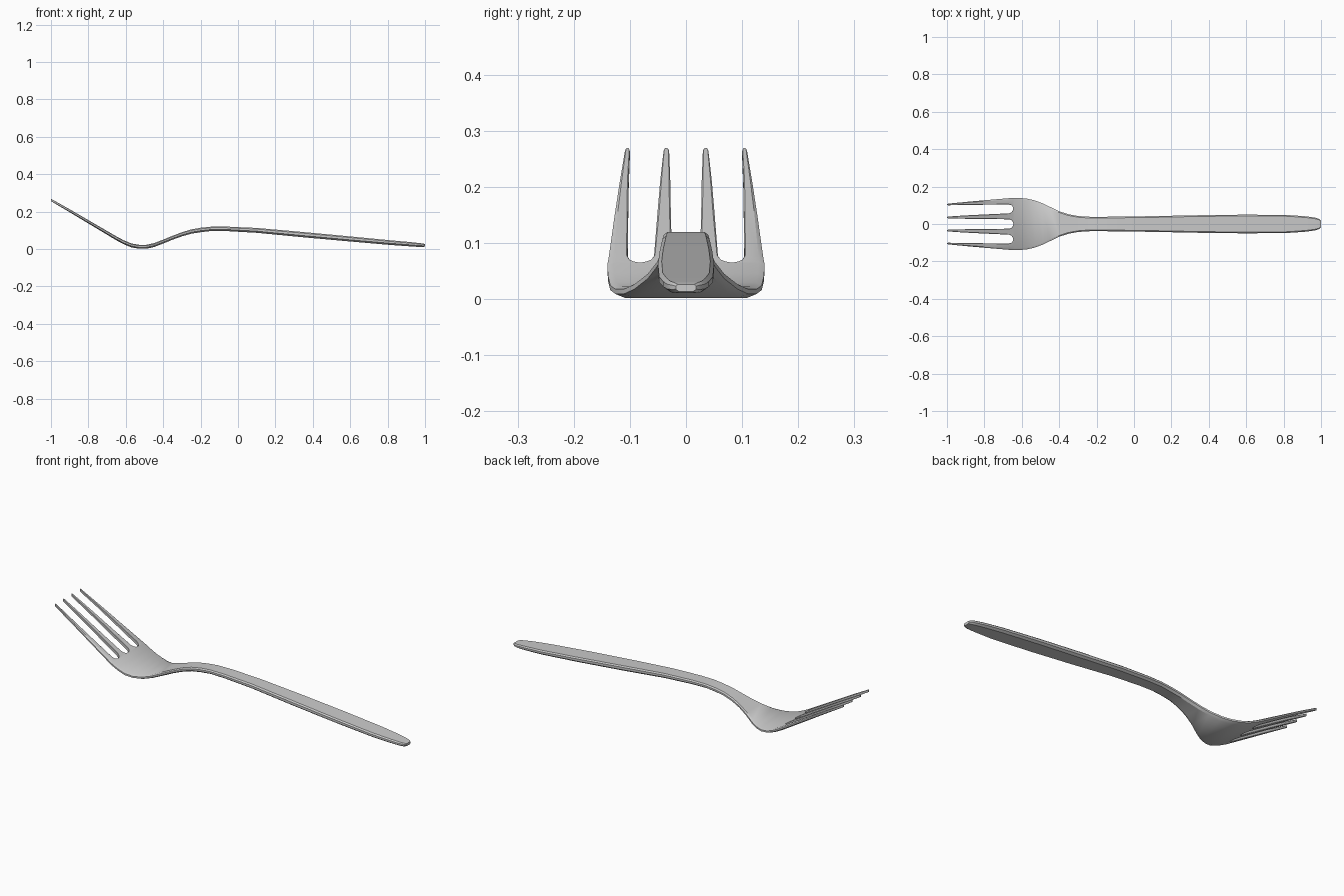
import bpy, bmesh


def lerp_table(table, x):
    for (xa, *a), (xb, *b) in zip(table, table[1:]):
        if xa <= x <= xb:
            f = (x - xa) / (xb - xa)
            return [p + (q - p) * f for p, q in zip(a, b)]
    return table[-1][1:]


# Side profile: x, centre height, vertical thickness
SIDE = [(-1, .2625, .013), (-.9, .205, .016), (-.66, .063, .021),
        (-.645, .0545, .021), (-.61, .036, .021), (-.57, .0195, .021),
        (-.53, .0125, .021), (-.49, .0125, .021), (-.45, .021, .021),
        (-.40, .040, .021), (-.35, .0605, .021), (-.30, .079, .022),
        (-.25, .0935, .023), (-.20, .102, .024), (-.14, .1085, .023),
        (-.06, .108, .024), (.10, .100, .026), (.35, .077, .028),
        (.60, .054, .027), (.82, .034, .025), (.92, .026, .023),
        (.97, .0215, .021), (.99, .0205, .019), (1, .020, .013)]

# Plan outline of the head and handle: x, half width
PLAN = [(-.645, .140), (-.61, .139), (-.57, .135), (-.53, .126),
        (-.49, .111), (-.45, .092), (-.40, .068), (-.35, .052),
        (-.30, .043), (-.25, .039), (-.20, .038), (.10, .042),
        (.35, .047), (.60, .050), (.82, .048), (.92, .041),
        (.97, .034), (.99, .027), (1, .018)]


def section(x, y0, y1, c0, c1):
    """Eight-sided section with separate edge bevels on each side."""
    z, t = lerp_table(SIDE, x)
    h = t / 2
    k0, k1 = min(c0 * .8, h * .7), min(c1 * .8, h * .7)
    return [(x, y0, z - h + k0), (x, y0 + c0, z - h),
            (x, y1 - c1, z - h), (x, y1, z - h + k1),
            (x, y1, z + h - k1 * .7), (x, y1 - c1 * .6, z + h),
            (x, y0 + c0 * .6, z + h), (x, y0, z + h - k0 * .7)]


def loft(name, sections):
    bm = bmesh.new()
    rings = [[bm.verts.new(p) for p in s] for s in sections]
    for a, b in zip(rings, rings[1:]):
        for i in range(8):
            j = (i + 1) % 8
            bm.faces.new((a[i], a[j], b[j], b[i]))
    bm.faces.new(rings[0])
    bm.faces.new(rings[-1][::-1])
    bmesh.ops.recalc_face_normals(bm, faces=bm.faces)
    mesh = bpy.data.meshes.new(name)
    bm.to_mesh(mesh)
    bm.free()
    ob = bpy.data.objects.new(name, mesh)
    bpy.context.collection.objects.link(ob)
    bpy.context.view_layer.objects.active = ob
    bpy.ops.object.select_all(action='DESELECT')
    ob.select_set(True)
    bpy.ops.object.shade_smooth_by_angle(angle=.5)
    return ob


# Handle, neck and head in one loft
xs = [s[0] for s in SIDE if s[0] >= -.645]
body = []
for x in xs:
    w = lerp_table(PLAN, x)[0]
    c = .018 if x < -.4 else .011
    c = min(c, w * .3)
    body.append(section(x, -w, w, c, c))
loft("handle_and_head", body)

# Tines: x, inner edge, outer edge, with flared roots forming rounded slots
outer = [(-.645, .0825, .140, .0005, .018), (-.649, .093, .1398, .001, .017),
         (-.655, .100, .1395, .002, .016), (-.668, .104, .138, .003, .015),
         (-.80, .103, .127, .004, .009), (-.90, .102, .118, .004, .006),
         (-.993, .1, .109, .002, .003), (-1, .102, .107, .001, .001)]
inner = [(-.645, .0005, .0825, .0005, .0005), (-.649, .014, .071, .001, .001),
         (-.655, .021, .063, .002, .002), (-.668, .025, .057, .003, .003),
         (-.80, .027, .051, .004, .005), (-.90, .028, .046, .004, .004),
         (-.993, .030, .040, .002, .002), (-1, .032, .038, .001, .001)]
for name, rows in (("outer_tine", outer), ("inner_tine", inner)):
    loft(name + "_back", [section(*r) for r in rows])
    loft(name + "_front", [section(x, -b, -a, cb, ca)
                           for x, a, b, ca, cb in rows])
